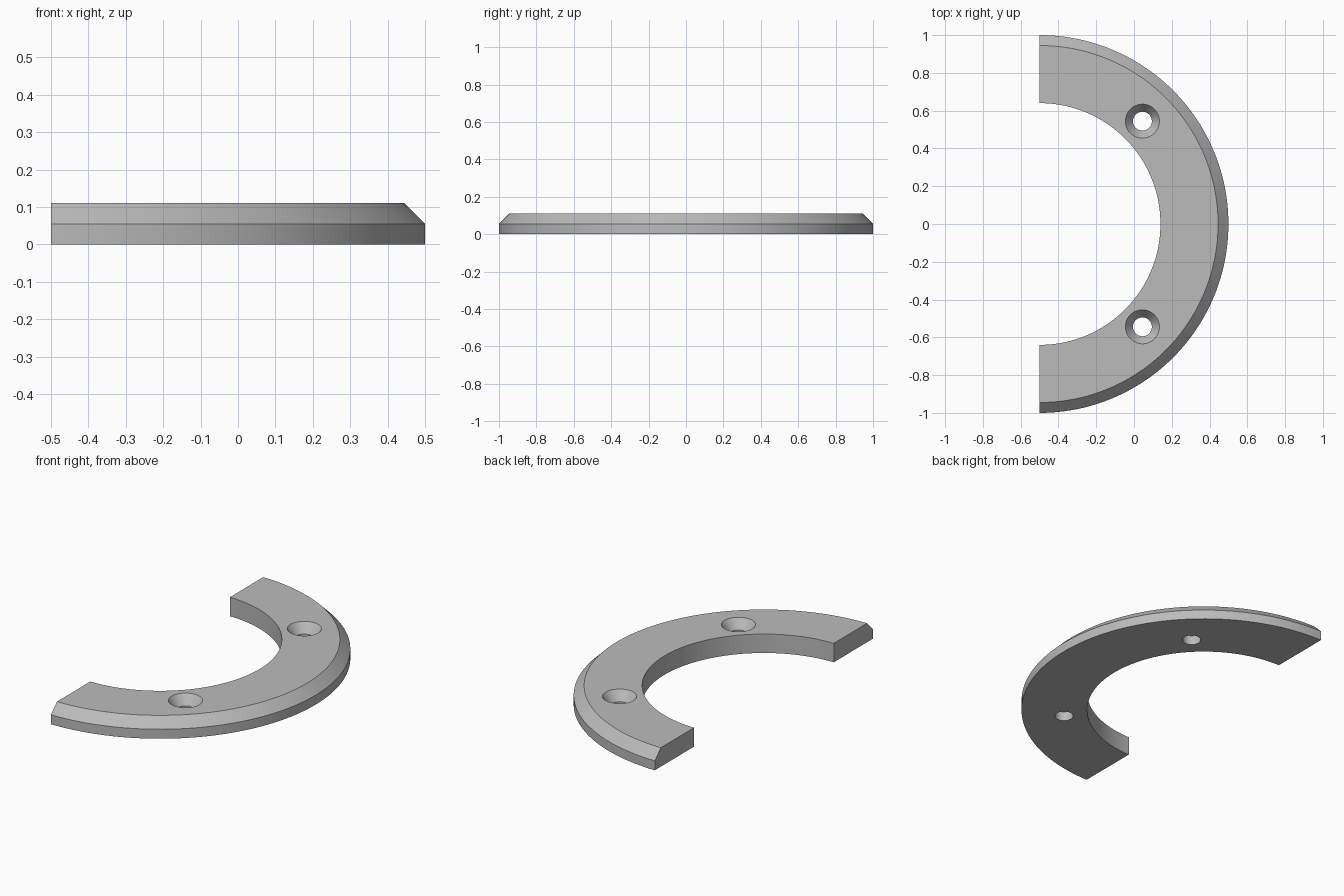
import bpy
import bmesh
from math import pi, radians, sin, cos

cube = bpy.data.objects.get("Cube")
if cube:
    bpy.data.objects.remove(cube, do_unlink=True)

INNER, OUTER, HEIGHT = 0.64, 1.0, 0.11
CHAMFER = 0.055
CENTRE_X = -0.5
HOLE_CIRCLE = 0.77

# Plain grey finish
grey = bpy.data.materials.new("plain grey")
grey.use_nodes = True
colour = (0.5, 0.5, 0.5, 1)
grey.diffuse_color = colour
grey.node_tree.nodes["Principled BSDF"].inputs["Base Color"].default_value = colour


def lathe(name, profile, start, sweep, steps, centre, closed):
    """Revolve an (r, z) profile about a vertical axis and cap open ends."""
    bm = bmesh.new()
    verts = [bm.verts.new((r * cos(start), r * sin(start), z)) for r, z in profile]
    edges = [bm.edges.new(pair) for pair in zip(verts, verts[1:])]
    if closed:
        edges.append(bm.edges.new((verts[-1], verts[0])))
    bmesh.ops.spin(bm, geom=verts + edges, cent=(0, 0, 0), axis=(0, 0, 1),
                   angle=sweep, steps=steps)
    bmesh.ops.remove_doubles(bm, verts=bm.verts, dist=1e-5)
    bmesh.ops.holes_fill(bm, edges=[e for e in bm.edges if e.is_boundary], sides=0)
    bmesh.ops.recalc_face_normals(bm, faces=bm.faces)
    mesh = bpy.data.meshes.new(name)
    bm.to_mesh(mesh)
    bm.free()
    mesh.materials.append(grey)
    obj = bpy.data.objects.new(name, mesh)
    obj.location = centre
    bpy.context.collection.objects.link(obj)
    return obj


# Half ring with a chamfered outer top edge
ring = lathe("half_ring",
             [(INNER, 0), (OUTER, 0), (OUTER, HEIGHT - CHAMFER),
              (OUTER - CHAMFER, HEIGHT), (INNER, HEIGHT)],
             -pi / 2, pi, 96, (CENTRE_X, 0, 0), True)

# Two countersunk screw holes
for side in (-1, 1):
    angle = side * pi / 4
    centre = (CENTRE_X + HOLE_CIRCLE * cos(angle), HOLE_CIRCLE * sin(angle), 0)
    cutter = lathe("hole_cutter",
                   [(0, -0.05), (0.05, -0.05), (0.05, HEIGHT / 2),
                    (0.13, HEIGHT * 1.5), (0, HEIGHT * 1.5)],
                   0, 2 * pi, 48, centre, False)
    cutter.hide_render = True
    cut = ring.modifiers.new("screw hole", 'BOOLEAN')
    cut.operation = 'DIFFERENCE'
    cut.solver = 'EXACT'
    cut.object = cutter
    bpy.context.view_layer.objects.active = ring
    bpy.ops.object.modifier_apply(modifier=cut.name)
    bpy.data.objects.remove(cutter, do_unlink=True)

# Smooth curves with crisp edges
bpy.ops.object.select_all(action='DESELECT')
ring.select_set(True)
bpy.context.view_layer.objects.active = ring
bpy.ops.object.shade_smooth_by_angle(angle=radians(30))
